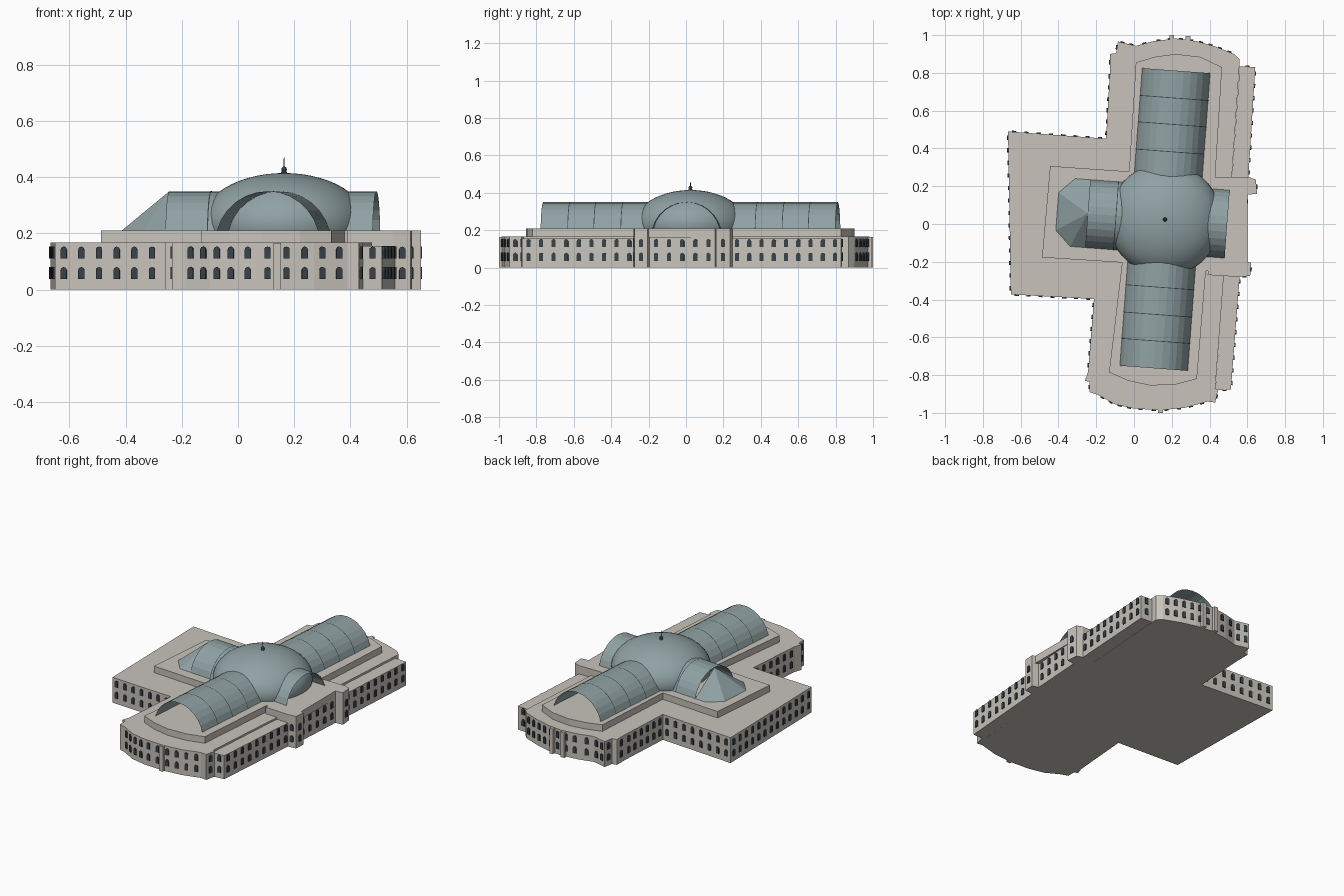
import bpy, bmesh, math
from mathutils import Vector, Matrix

if "Cube" in bpy.data.objects:
    bpy.data.objects.remove(bpy.data.objects["Cube"])

TILT = math.radians(-4.3)
PLACE = Matrix.Translation((0.164, 0.024, 0)) @ Matrix.Rotation(TILT, 4, 'Z')


def material(name, rgb):
    m = bpy.data.materials.new(name)
    m.diffuse_color = (*rgb, 1)
    m.use_nodes = True
    m.node_tree.nodes["Principled BSDF"].inputs["Base Color"].default_value = m.diffuse_color
    return m


STONE = material("stone", (0.58, 0.55, 0.50))
GLASS = material("roof_glass", (0.28, 0.36, 0.37))
DARK = material("window_dark", (0.04, 0.055, 0.065))


def finish(name, bm, mat, matrix=None, recalc=True):
    if recalc:
        bmesh.ops.recalc_face_normals(bm, faces=bm.faces)
    me = bpy.data.meshes.new(name)
    bm.to_mesh(me)
    bm.free()
    me.materials.append(mat)
    ob = bpy.data.objects.new(name, me)
    if matrix:
        ob.matrix_world = matrix
    bpy.context.collection.objects.link(ob)
    return ob


def slab(name, pts, z0, z1):
    bm = bmesh.new()
    face = bm.faces.new([bm.verts.new((x, y, z0)) for x, y in pts])
    ext = bmesh.ops.extrude_face_region(bm, geom=[face])
    for v in ext["geom"]:
        if isinstance(v, bmesh.types.BMVert):
            v.co.z = z1
    return finish(name, bm, STONE)


# Outer wall paths, counter-clockwise, from the north-east round to the south-east
west_path = [(.56, .87), (.53, .9), (.43, .94), (.33, .968), (.22, .982), (.1, .967), (.01, .943),
             (-.085, .966), (-.095, .905), (-.127, .9), (-.127, .812), (-.148, .452), (-.667, .49),
             (-.652, -.373), (-.212, -.397), (-.243, -.78), (-.26, -.83), (-.235, -.835),
             (-.235, -.89), (-.19, -.905), (-.1, -.955), (0, -.977), (.14, -.986),
             (.27, -.973), (.39, -.94), (.43, -.945), (.445, -.88)]
south_strip = [(.445, -.88), (.513, -.876), (.56, -.27)]
north_strip = [(.605, .24), (.642, .83), (.56, .835)]
portico = [(.555, -.28), (.615, -.275), (.62, -.205), (.578, -.195), (.60, .155),
           (.652, .16), (.645, .235), (.605, .25)]

slab("main_block", west_path + [(.43, -.87), (.475, -.28), (.518, .25)], 0, .167)
slab("south_east_strip", south_strip + [(.475, -.27), (.43, -.88)], 0, .155)
slab("north_east_strip", north_strip + [(.518, .24)], 0, .155)
slab("entrance_portico", portico + [(.43, .25), (.39, -.27)], 0, .21)

# Upper cross-shaped terrace with curved ends
slab("roof_terrace",
     [(-.487, -.177), (-.063, -.204), (-.132, -.785), (-.03, -.83), (.085, -.855), (.22, -.85),
      (.333, -.82), (.38, -.25), (.60, -.20), (.60, .15), (.43, .25), (.466, .83), (.35, .885),
      (.22, .90), (.11, .885), (.01, .855), (-.026, .278), (-.444, .307)], .16, .21)

# Small wall piers at the middle of the curved ends
for i, (x, y) in enumerate([(.2, .985), (.285, .98), (.14, -.985)]):
    d = .013
    slab(f"wall_pier_{i}", [(x - d, y - .015), (x + d, y - .015), (x + d, y + .015), (x - d, y + .015)],
         0, .165)

# Arched windows: two rows along every outer wall
win = bmesh.new()


def add_window(center, along, out, z0, h, w=.011):
    outline = [(-w, z0), (w, z0)]
    for k in range(7):
        a = math.pi * k / 6
        outline.append((w * math.cos(a), z0 + h - w + w * math.sin(a)))
    rings = [[win.verts.new(Vector((*(center + along * s + out * o), z))) for s, z in outline]
             for o in (-.002, .006)]
    win.faces.new(rings[0])
    win.faces.new(rings[1])
    n = len(outline)
    for i in range(n):
        j = (i + 1) % n
        win.faces.new((rings[0][i], rings[0][j], rings[1][j], rings[1][i]))


def window_walls(path):
    for p, q in zip(path, path[1:]):
        p, q = Vector(p), Vector(q)
        length = (q - p).length
        if length < .055:
            continue
        along = (q - p).normalized()
        out = Vector((along.y, -along.x))
        n = max(1, round(length / .064))
        for i in range(n):
            c = p.lerp(q, (i + .5) / n)
            add_window(c, along, out, .037, .043)
            add_window(c, along, out, .11, .043)


for path in (west_path, south_strip, north_strip, portico):
    window_walls(path)
finish("windows", win, DARK)

# Barrel vaults: segment-of-circle profile swept along each arm
R, CZ, A0 = .186, .164, math.asin(.046 / .186)


def vault(name, angle, start, end, mat=GLASS, grow=0):
    bm = bmesh.new()
    rows = []
    for d in (start, end):
        row = []
        for k in range(13):
            a = A0 + (math.pi - 2 * A0) * k / 12
            row.append(bm.verts.new((d, (R + grow) * math.cos(a), CZ + (R + grow) * math.sin(a))))
        rows.append(row)
    for k in range(12):
        bm.faces.new((rows[0][k], rows[1][k], rows[1][k + 1], rows[0][k + 1]))
    bm.normal_update()
    if bm.faces[:][6].normal.z < 0:
        bmesh.ops.reverse_faces(bm, faces=bm.faces)
    return finish(name, bm, mat, PLACE @ Matrix.Rotation(angle, 4, 'Z'), recalc=False)


arms = [("east", 0, .33, []), ("north", 90, .79, [.36, .505, .645]),
        ("west", 180, .41, [.26]), ("south", 270, .79, [.36, .505, .645])]
for name, deg, end, ribs in arms:
    vault(name + "_vault", math.radians(deg), .2, end)
    for i, r in enumerate(ribs):
        vault(f"{name}_rib_{i}", math.radians(deg), r - .002, r + .002, DARK, .0012)

# Faceted apse closing the west arm
bm = bmesh.new()
apex = bm.verts.new((-.41, 0, .35))
foot = [bm.verts.new((x, y, .21)) for x, y in
        [(-.41, .18), (-.49, .18), (-.572, .1), (-.572, -.1), (-.49, -.18), (-.41, -.18)]]
for a, b in zip(foot, foot[1:]):
    bm.faces.new((apex, a, b))
finish("west_apse", bm, GLASS, PLACE, recalc=False)

# Central dome: flattened sphere trimmed at the terrace
bm = bmesh.new()
bmesh.ops.create_uvsphere(bm, u_segments=48, v_segments=28, radius=1)
bmesh.ops.transform(bm, verts=bm.verts,
                    matrix=Matrix.Translation((0, 0, .235)) @ Matrix.Diagonal((.298, .298, .18, 1)))
bmesh.ops.bisect_plane(bm, geom=bm.verts[:] + bm.edges[:] + bm.faces[:], plane_co=(0, 0, .205),
                       plane_no=(0, 0, 1), clear_inner=True)
for f in bm.faces:
    f.smooth = True
finish("dome", bm, GLASS, PLACE, recalc=False)

# Finial: base, ball and spike
bm = bmesh.new()
bmesh.ops.create_cone(bm, cap_ends=True, segments=12, radius1=.012, radius2=.008, depth=.012,
                      matrix=Matrix.Translation((0, 0, .418)))
bmesh.ops.create_uvsphere(bm, u_segments=12, v_segments=8, radius=.01,
                          matrix=Matrix.Translation((0, 0, .428)))
bmesh.ops.create_cone(bm, cap_ends=True, segments=8, radius1=.002, radius2=.001, depth=.04,
                      matrix=Matrix.Translation((0, 0, .45)))
finish("finial", bm, DARK, PLACE)
